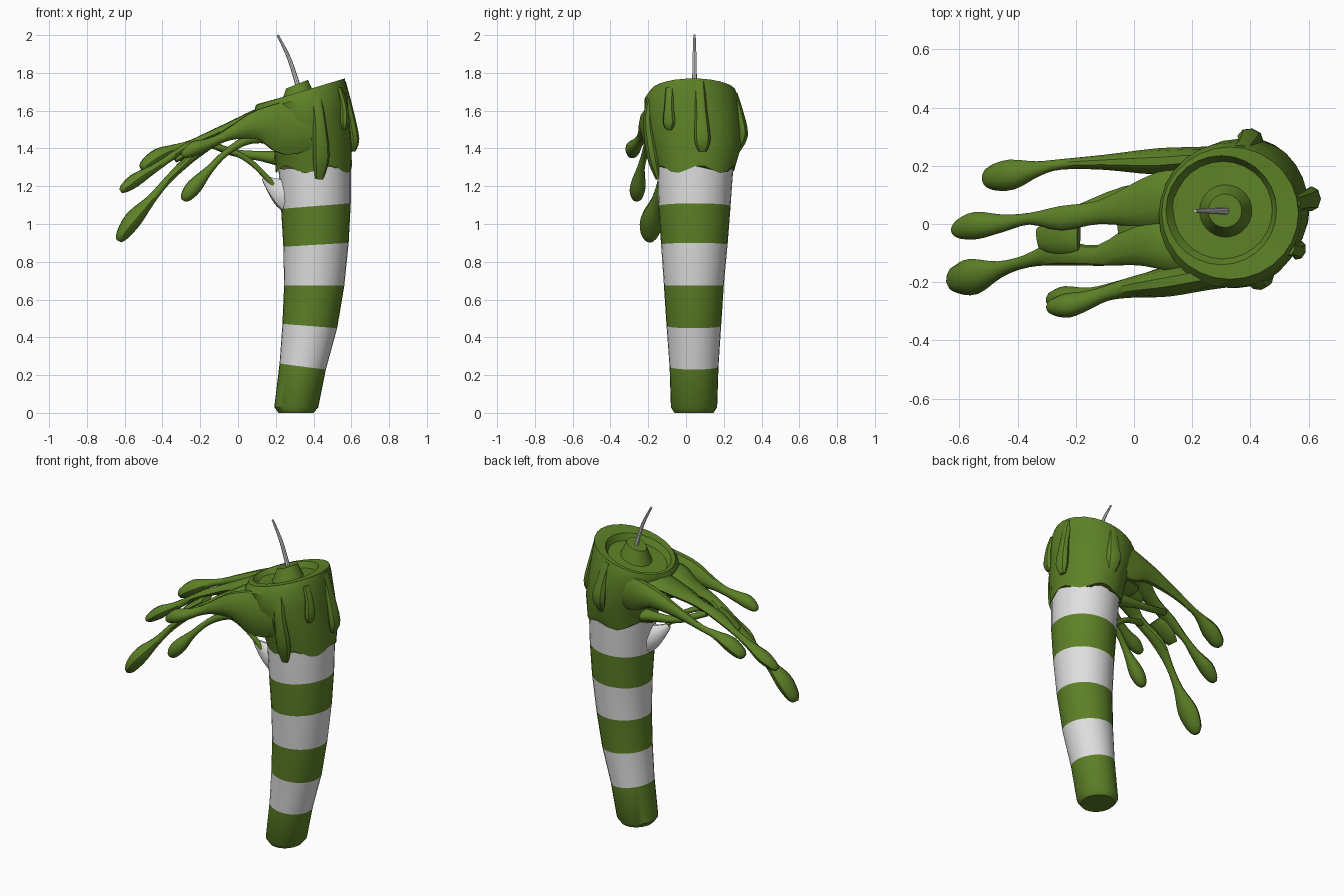
import bpy, bmesh, math
from mathutils import Vector


def material(name, rgb):
    m = bpy.data.materials.new(name)
    m.diffuse_color = (*rgb, 1)
    return m


GREEN = material("green wax", (0.11, 0.22, 0.02))
WHITE = material("white wax", (0.74, 0.74, 0.74))


def loft(name, rings, mats, spans=None):
    """Skin a list of vertex rings; spans gives a material index per band."""
    bm = bmesh.new()
    rows = [[bm.verts.new(p) for p in r] for r in rings]
    n = len(rows[0])
    for i in range(len(rows) - 1):
        for j in range(n):
            k = (j + 1) % n
            f = bm.faces.new((rows[i][j], rows[i][k], rows[i + 1][k], rows[i + 1][j]))
            f.material_index = spans[i] if spans else 0
    bm.faces.new(rows[0][::-1])
    bm.faces.new(rows[-1])
    bmesh.ops.recalc_face_normals(bm, faces=bm.faces)
    me = bpy.data.meshes.new(name)
    bm.to_mesh(me)
    bm.free()
    for m in mats:
        me.materials.append(m)
    ob = bpy.data.objects.new(name, me)
    bpy.context.collection.objects.link(ob)
    bpy.ops.object.select_all(action='DESELECT')
    ob.select_set(True)
    bpy.context.view_layer.objects.active = ob
    bpy.ops.object.shade_smooth_by_angle(angle=math.radians(38))
    return ob


def level(z, x0, x1, y0, y1, tilt=0.0, n=28):
    """Horizontal ellipse filling x0..x1, y0..y1, sloping along x."""
    cx, rx, cy, ry = (x0 + x1) / 2, (x1 - x0) / 2, (y0 + y1) / 2, (y1 - y0) / 2
    out = []
    for j in range(n):
        a = 2 * math.pi * j / n
        dx = rx * math.cos(a)
        out.append((cx + dx, cy + ry * math.sin(a), z + tilt * dx))
    return out


def strand(name, pts, mat=GREEN, ref=(0, 0, 1), n=10, steps=3):
    """Tapered tube through (x, y, z, half width, half height) points."""
    P = [tuple(p) if len(p) == 5 else (*p, p[3]) for p in pts]
    Q = []
    for i in range(len(P) - 1):
        a, b, c, d = P[max(i - 1, 0)], P[i], P[i + 1], P[min(i + 2, len(P) - 1)]
        for s in range(steps):
            t = s / steps
            Q.append([0.5 * (2 * q + (r - p) * t + (2 * p - 5 * q + 4 * r - w) * t * t
                             + (3 * q - p - 3 * r + w) * t ** 3)
                      for p, q, r, w in zip(a, b, c, d)])
    Q.append(list(P[-1]))
    rings = []
    for i, q in enumerate(Q):
        t = Vector(Q[min(i + 1, len(Q) - 1)][:3]) - Vector(Q[max(i - 1, 0)][:3])
        side = t.cross(Vector(ref)).normalized()
        up = side.cross(t).normalized()
        rings.append([Vector(q[:3]) + side * q[3] * math.cos(2 * math.pi * j / n)
                      + up * q[4] * math.sin(2 * math.pi * j / n) for j in range(n)])
    return loft(name, rings, [mat])


# Striped, slightly bent candle body
loft("candle_body", [
    level(0.00, .215, .40, -.06, .145),
    level(0.03, .192, .425, -.08, .165),
    level(0.245, .22, .465, -.087, .172, -.13),
    level(0.46, .235, .525, -.103, .186, -.08),
    level(0.675, .244, .563, -.117, .2),
    level(0.89, .24, .586, -.132, .22, .06),
    level(1.095, .228, .597, -.146, .236, .08),
    level(1.36, .21, .598, -.155, .255),
], [GREEN, WHITE], [0, 0, 1, 0, 1, 0, 1])

# Flared molten head with a sloping rim, a shallow pool and the wick mound
edge = [(x, y, z + .02 * math.sin(5 * math.atan2(y - .05, x - .4) + 1))
        for x, y, z in level(1.29, .2, .603, -.156, .26)]
loft("melted_head", [
    edge,
    level(1.42, .19, .6, -.185, .295, .05),
    level(1.56, .125, .585, -.22, .292, .15),
    level(1.66, .085, .575, -.22, .28, .25),
    level(1.70, .095, .565, -.19, .265, .3),
    level(1.69, .11, .49, -.14, .235, .28),
    level(1.655, .135, .475, -.12, .215, .28),
    level(1.66, .225, .405, -.045, .135, .3),
    level(1.74, .255, .37, -.012, .103, .4),
], [GREEN])

# Bent wick
strand("wick", [(.32, .045, 1.72, .014), (.30, .045, 1.79, .012),
                (.265, .045, 1.89, .01), (.21, .045, 2.0, .006)], WHITE, (0, 1, 0), 8)

# Wind-blown wax sheets and drops streaming to the left
strand("back_streamer", [
    (.36, .22, 1.55, .05, .1), (.22, .225, 1.53, .04, .11), (.08, .215, 1.53, .045, .065),
    (-.1, .212, 1.48, .026, .035), (-.25, .205, 1.425, .018, .02), (-.33, .19, 1.4, .026, .024),
    (-.42, .17, 1.36, .052, .042), (-.49, .158, 1.31, .042, .034), (-.515, .155, 1.295, .02, .016)])
strand("middle_streamer", [
    (.26, .1, 1.56, .11, .04), (.13, .09, 1.575, .1, .04), (.02, .065, 1.54, .08, .03),
    (-.12, .04, 1.48, .04, .024),
    (-.25, .02, 1.42, .042, .022), (-.36, .018, 1.35, .02, .02), (-.45, .003, 1.29, .03, .024),
    (-.54, -.005, 1.235, .047, .036), (-.6, -.018, 1.19, .034, .026), (-.622, -.02, 1.175, .015, .012)])
strand("long_streamer", [
    (.26, -.07, 1.55, .1, .04), (.13, -.07, 1.57, .09, .04), (.02, -.07, 1.52, .075, .03),
    (-.12, -.108, 1.44, .036, .025),
    (-.26, -.1, 1.34, .042, .025), (-.37, -.128, 1.235, .022, .02), (-.46, -.155, 1.13, .028, .025),
    (-.55, -.18, 1.03, .062, .046), (-.61, -.19, .945, .048, .036), (-.63, -.19, .91, .02, .016)])
# Webs that join the two central streamers before and after the hole
strand("upper_web", [(.2, .01, 1.56, .09, .03), (.07, 0, 1.54, .09, .025),
                     (-.02, -.02, 1.5, .07, .02), (-.05, -.025, 1.485, .05, .012)])
strand("lower_web", [(-.19, -.04, 1.425, .05, .012), (-.23, -.04, 1.4, .06, .02),
                     (-.29, -.045, 1.36, .055, .018), (-.33, -.05, 1.335, .035, .01)])
strand("front_streamer", [
    (.38, -.16, 1.52, .05, .13), (.25, -.175, 1.51, .052, .15), (.11, -.2, 1.525, .05, .085),
    (-.02, -.22, 1.485, .034, .04), (-.1, -.24, 1.45, .026, .026), (-.17, -.265, 1.42, .034, .032),
    (-.23, -.28, 1.4, .042, .04), (-.28, -.285, 1.37, .028, .026), (-.295, -.285, 1.36, .012, .012)])
strand("front_lower_drop", [
    (.2, -.15, 1.47, .04, .05), (.06, -.19, 1.45, .028), (-.06, -.215, 1.38, .018),
    (-.15, -.24, 1.29, .022), (-.23, -.255, 1.2, .042), (-.275, -.26, 1.145, .032),
    (-.29, -.26, 1.125, .012)])

# Thin arching threads under the sheets
strand("under_thread_front", [(.2, -.02, 1.19, .016), (.1, -.04, 1.3, .015),
                              (0, -.06, 1.37, .016), (-.15, -.1, 1.42, .018)])
strand("under_thread_back", [(.27, .1, 1.34, .06, .05), (.12, .12, 1.36, .028),
                             (-.03, .11, 1.38, .02), (-.18, .05, 1.44, .02)])
strand("under_sheet", [(.3, .03, 1.46, .12, .1), (.17, .03, 1.49, .1, .07),
                       (.04, .03, 1.51, .06, .03)])
strand("white_pulled_wax", [(.31, .03, 1.14, .1, .11), (.24, .01, 1.17, .06, .085),
                            (.19, -.01, 1.2, .03, .05), (.135, -.025, 1.245, .01, .014)], WHITE)

# Raised drips hanging down the right, front and back
drips = {
    "right_drip": ([(.55, .07, 1.75), (.585, .08, 1.6), (.61, .087, 1.45), (.605, .087, 1.385)], .043, (1, 0, 0)),
    "right_small_drip": ([(.535, -.085, 1.72), (.56, -.09, 1.63), (.565, -.09, 1.54), (.56, -.09, 1.5)], .034, (1, -.3, 0)),
    "front_drip": ([(.41, -.18, 1.68), (.43, -.2, 1.55), (.44, -.175, 1.36), (.43, -.145, 1.24)], .045, (.2, -1, 0)),
    "back_drip": ([(.37, .25, 1.69), (.39, .28, 1.58), (.4, .295, 1.47), (.4, .265, 1.38)], .045, (.2, 1, 0)),
}
for name, (path, w, out) in drips.items():
    sizes = ((.7, .5), (.75, .6), (1, .75), (.5, .35))
    strand(name, [(*p, w * a, w * b) for p, (a, b) in zip(path, sizes)], GREEN, out, 8)
